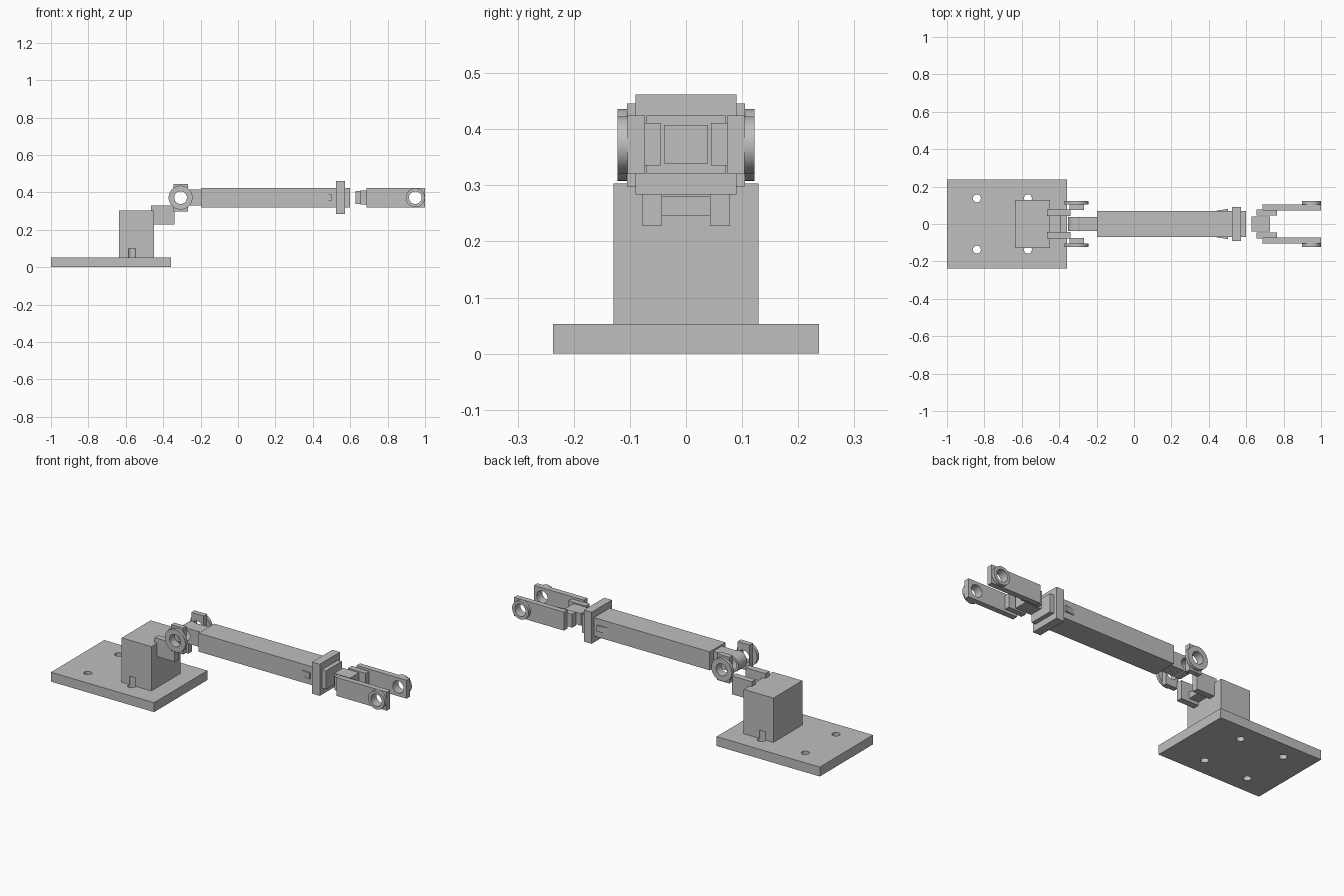
import bpy, math

if "Cube" in bpy.data.objects:
    bpy.data.objects.remove(bpy.data.objects["Cube"])

grey = bpy.data.materials.new("light_grey")
grey.diffuse_color = (0.52, 0.52, 0.52, 1)
grey.use_nodes = True
grey.node_tree.nodes["Principled BSDF"].inputs["Base Color"].default_value = grey.diffuse_color


def finish(name):
    ob = bpy.context.object
    ob.name = name
    ob.data.materials.append(grey)
    return ob


def box(name, x, y, z):
    """Box from (min, max) ranges."""
    bpy.ops.mesh.primitive_cube_add(size=1, location=[(a + b) / 2 for a, b in (x, y, z)])
    ob = bpy.context.object
    ob.scale = [abs(b - a) for a, b in (x, y, z)]
    bpy.ops.object.transform_apply(location=False, rotation=False, scale=True)
    return finish(name)


def cyl(name, r, depth, loc, along_y=True):
    bpy.ops.mesh.primitive_cylinder_add(
        vertices=40, radius=r, depth=depth, location=loc,
        rotation=(math.pi / 2 if along_y else 0, 0, 0))
    return finish(name)


def cut(ob, r, depth, loc, along_y=True):
    cutter = cyl("cutter", r, depth, loc, along_y)
    mod = ob.modifiers.new("hole", 'BOOLEAN')
    mod.operation, mod.solver, mod.object = 'DIFFERENCE', 'EXACT', cutter
    bpy.ops.object.select_all(action='DESELECT')
    bpy.context.view_layer.objects.active = ob
    ob.select_set(True)
    bpy.ops.object.modifier_apply(modifier="hole")
    bpy.data.objects.remove(cutter, do_unlink=True)
    bpy.ops.object.shade_smooth_by_angle(angle=math.radians(30))


Z = 0.372            # arm axis height
REAR, TIP = -0.307, 0.948   # joint centres
HOLE = 0.034

# Base plate and pedestal, with four bolt holes that also bite into the pedestal
plate = box("base_plate", (-1, -0.357), (-0.237, 0.237), (0, 0.053))
block = box("pedestal", (-0.635, -0.45), (-0.129, 0.129), (0.053, 0.303))
for hx in (-0.84, -0.567):
    for hy in (-0.137, 0.137):
        cut(plate, 0.021, 0.2, (hx, hy, 0), False)
        if hx > -0.6:
            cut(block, 0.021, 0.2, (hx, hy, 0), False)

# Rear bracket web
box("bracket_web", (-0.46, -0.39), (-0.045, 0.045), (0.245, 0.28))

# Knuckle and neck at the rear of the arm
knuckle = cyl("arm_knuckle", 0.047, 0.076, (REAR, 0, Z))
neck = box("arm_neck", (REAR, -0.19), (-0.038, 0.038), (0.329, 0.415))
for part in (knuckle, neck):
    cut(part, HOLE, 0.5, (REAR, 0, Z))

# Arm, flange and end plate
box("arm", (-0.197, 0.525), (-0.07, 0.07), (0.32, 0.424))
box("flange", (0.525, 0.573), (-0.09, 0.09), (0.284, 0.462))
box("end_plate", (0.573, 0.598), (-0.07, 0.07), (0.32, 0.424))

# Detached tongue of the tip fork
box("fork_tongue", (0.627, 0.728), (-0.039, 0.039), (0.339, 0.407))

# Mirrored side parts
for s, side in ((1, "left"), (-1, "right")):
    def span(a, b):
        return tuple(sorted((s * a, s * b)))

    box("bracket_prong_" + side, (-0.465, -0.34), span(0.043, 0.078), (0.227, 0.33))
    ear = box("rear_ear_" + side, (-0.344, -0.268), span(0.076, 0.105), (0.298, 0.446))
    ring = cyl("rear_ring_" + side, 0.064, 0.019, (REAR, s * 0.1125, Z))
    for part in (ear, ring):
        cut(part, HOLE, 0.5, (REAR, 0, Z))

    box("fork_spacer_" + side, (0.655, 0.765), span(0.045, 0.078), (0.335, 0.411))
    fork = box("fork_arm_" + side, (0.688, 1.0), span(0.073, 0.104), (0.32, 0.424))
    ring = cyl("tip_ring_" + side, 0.051, 0.019, (TIP, s * 0.1125, Z))
    for part in (fork, ring):
        cut(part, HOLE, 0.5, (TIP, 0, Z))

    # Latch wedge on the arm's side, rising toward the flange
    wedge = box("latch_" + side, (0.44, 0.502), span(0.06, 0.081), (0.356, 0.389))
    for v in wedge.data.vertices:
        if v.co.x < 0 and v.co.y * s > 0:
            v.co.y = s * 0.0005
